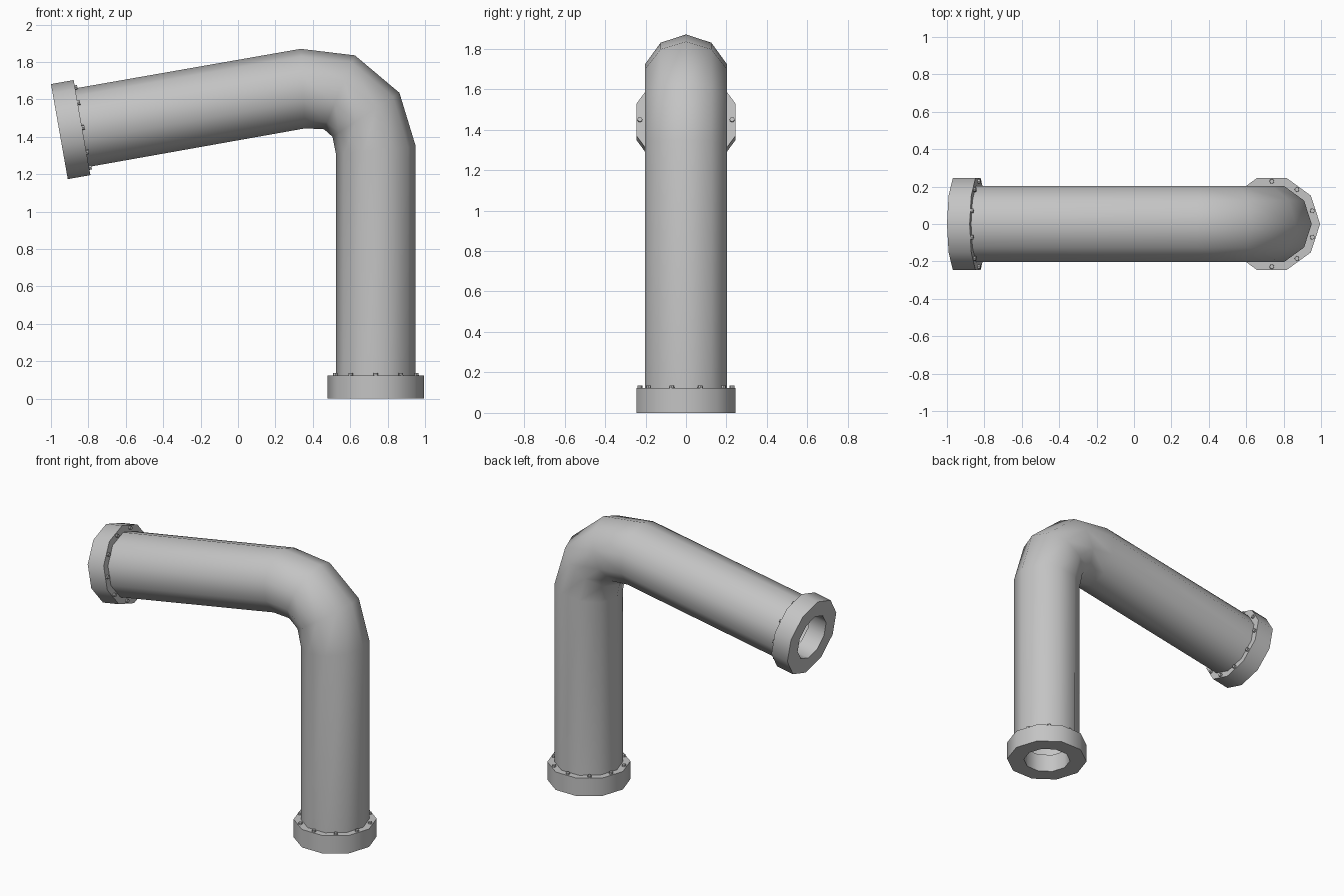
import bpy, bmesh
from math import pi, cos, sin, radians
from mathutils import Vector, Matrix

if "Cube" in bpy.data.objects:
    bpy.data.objects.remove(bpy.data.objects["Cube"], do_unlink=True)

SIDES = 10
PIPE_R, FLANGE_R, HOLE_R, BOLT_R = 0.213, 0.258, 0.15, 0.228
FLANGE_H = 0.123
Y = Vector((0, 1, 0))

grey = bpy.data.materials.new("pipe grey")
grey.use_nodes = True
colour = (0.55, 0.55, 0.55, 1)
grey.diffuse_color = colour
grey.node_tree.nodes["Principled BSDF"].inputs["Base Color"].default_value = colour


def finish(bm, name, matrix=None):
    bmesh.ops.recalc_face_normals(bm, faces=bm.faces)
    mesh = bpy.data.meshes.new(name)
    bm.to_mesh(mesh)
    bm.free()
    mesh.materials.append(grey)
    obj = bpy.data.objects.new(name, mesh)
    if matrix:
        obj.matrix_world = matrix
    bpy.context.collection.objects.link(obj)
    bpy.ops.object.select_all(action='DESELECT')
    obj.select_set(True)
    bpy.context.view_layer.objects.active = obj
    bpy.ops.object.shade_smooth_by_angle(angle=radians(42))
    return obj


def ring(bm, centre, across, radius):
    """Ring of vertices with one corner along 'across'."""
    return [bm.verts.new(centre + across * cos(2 * pi * i / SIDES)
                         + Y * radius * sin(2 * pi * i / SIDES)) for i in range(SIDES)]


def bridge(bm, a, b):
    for i in range(SIDES):
        j = (i + 1) % SIDES
        bm.faces.new((a[i], a[j], b[j], b[i]))


# Mouths of the pipe: the floor, and the raised end tilted ten degrees
floor_end = Matrix.Translation((0.737, 0, 0))
raised_end = Matrix.Translation((-0.955, 0, 1.4275)) @ Matrix.Rotation(radians(80), 4, 'Y')


def mouth(matrix):
    """Outer and inner points of the pipe where it leaves a flange."""
    return [matrix @ Vector((s * PIPE_R, 0, FLANGE_H)) for s in (1, -1)]


# Pipe: outer and inner edge of each ring through the elbow
elbow = [((0.95, 1.35), (0.525, 1.30)), ((0.863, 1.635), (0.505, 1.40)),
         ((0.625, 1.835), (0.46, 1.44)), ((0.335, 1.87), (0.36, 1.445))]
pairs = [mouth(floor_end)]
pairs += [[Vector((x, 0, z)) for x, z in pair] for pair in elbow]
pairs.append(mouth(raised_end)[::-1])
bm = bmesh.new()
rings = [ring(bm, (o + i) / 2, (o - i) / 2, PIPE_R) for o, i in pairs]
for a, b in zip(rings, rings[1:]):
    bridge(bm, a, b)
finish(bm, "pipe")

# Flanges and their bolts
for label, matrix in (("floor", floor_end), ("raised", raised_end)):
    bm = bmesh.new()
    loops = [ring(bm, Vector((0, 0, z)), Vector((r, 0, 0)), r)
             for r, z in ((HOLE_R, 0), (FLANGE_R, 0), (FLANGE_R, FLANGE_H), (HOLE_R, FLANGE_H))]
    for k in range(4):
        bridge(bm, loops[k], loops[(k + 1) % 4])
    finish(bm, label + "_flange", matrix)

    bm = bmesh.new()
    for k in range(SIDES):
        a = 2 * pi * (k + 0.5) / SIDES
        spot = Matrix.Translation((BOLT_R * cos(a), BOLT_R * sin(a), FLANGE_H + 0.003))
        bmesh.ops.create_cone(bm, cap_ends=True, segments=8, radius1=0.013,
                              radius2=0.012, depth=0.02, matrix=spot)
    finish(bm, label + "_bolts", matrix)
